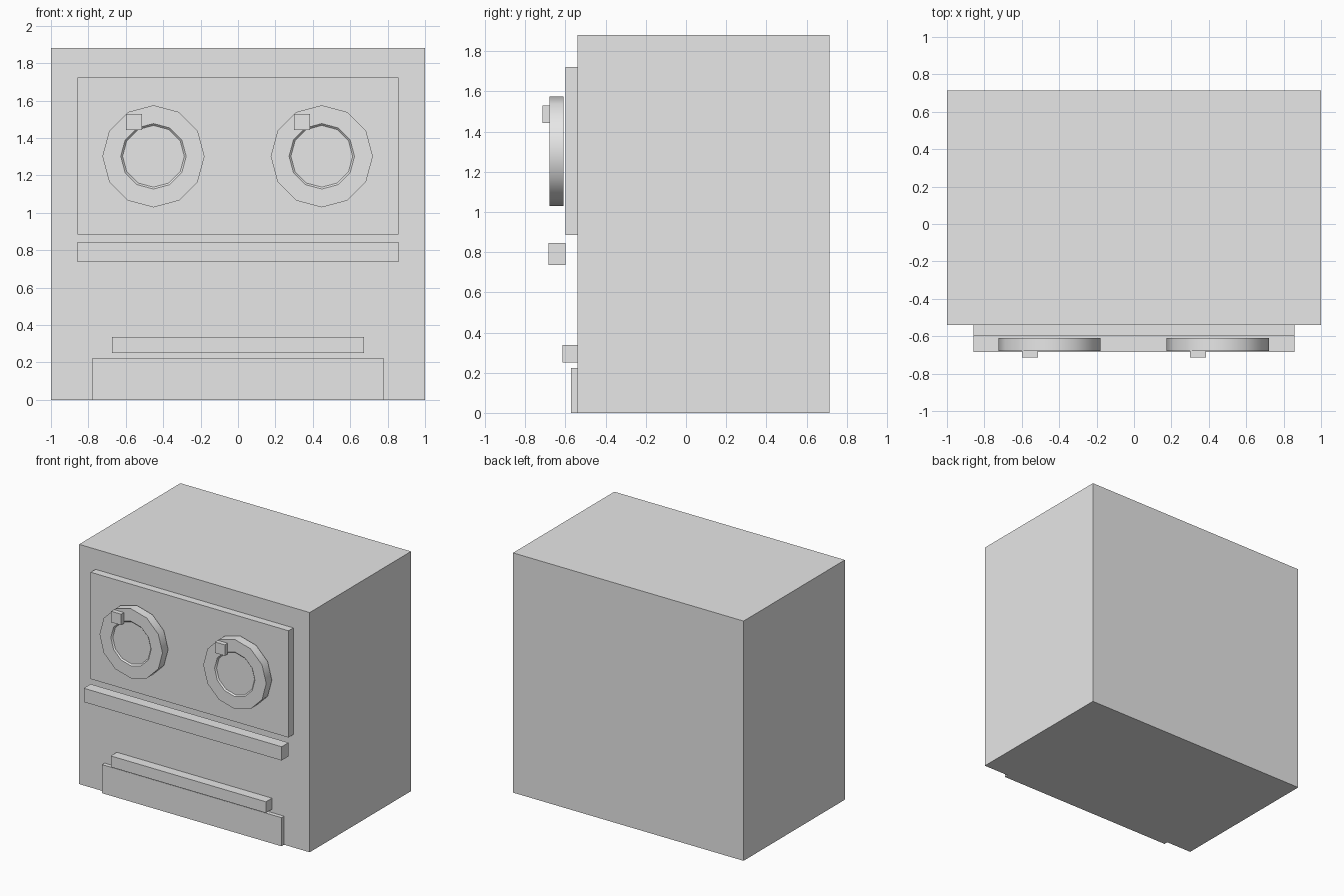
import bpy, bmesh, math
from mathutils import Matrix, Vector

if "Cube" in bpy.data.objects:
    bpy.data.objects.remove(bpy.data.objects["Cube"], do_unlink=True)

GREY = (0.8, 0.8, 0.8, 1)
grey = bpy.data.materials.new("plain_grey")
grey.use_nodes = True
grey.diffuse_color = GREY
grey.node_tree.nodes["Principled BSDF"].inputs["Base Color"].default_value = GREY


def finish(name, bm):
    mesh = bpy.data.meshes.new(name)
    bm.to_mesh(mesh)
    bm.free()
    mesh.materials.append(grey)
    obj = bpy.data.objects.new(name, mesh)
    bpy.context.collection.objects.link(obj)
    return obj


def box(name, x, y, z):
    """Box from its (min, max) range on each axis."""
    bm = bmesh.new()
    size = [b - a for a, b in (x, y, z)]
    centre = Vector([(a + b) / 2 for a, b in (x, y, z)])
    bmesh.ops.create_cube(bm, size=1, matrix=Matrix.Translation(centre) @ Matrix.Diagonal((*size, 1)))
    return finish(name, bm)


def dial(name, x, z):
    """Twelve-sided disc facing the front, with a shallow recessed centre."""
    bm = bmesh.new()
    place = Matrix.Translation((x, -0.645, z)) @ Matrix.Rotation(math.pi / 2, 4, 'X')
    bmesh.ops.create_cone(bm, cap_ends=True, segments=12, radius1=0.273, radius2=0.273,
                          depth=0.07, matrix=place)
    front = min(bm.faces, key=lambda f: f.calc_center_median().y)
    for radius, depth in ((0.175, 0), (0.165, 0.01)):
        front = bmesh.ops.extrude_discrete_faces(bm, faces=[front])["faces"][0]
        centre = front.calc_center_median()
        for v in front.verts:
            v.co = centre + (v.co - centre).normalized() * radius + Vector((0, depth, 0))
    obj = finish(name, bm)
    bpy.ops.object.select_all(action='DESELECT')
    obj.select_set(True)
    bpy.context.view_layer.objects.active = obj
    bpy.ops.object.shade_smooth_by_angle(angle=math.radians(35))


# Cabinet and front trim
FRONT = -0.54
box("cabinet", (-1, 1), (FRONT, 0.715), (0, 1.88))
box("upper_panel", (-0.858, 0.858), (-0.6, FRONT), (0.885, 1.722))
box("long_bar", (-0.858, 0.858), (-0.685, -0.6), (0.737, 0.845))
box("short_bar", (-0.673, 0.673), (-0.615, FRONT), (0.25, 0.337))
box("kick_plate", (-0.778, 0.778), (-0.572, FRONT), (0, 0.224))

# Dials with their square pegs
for side, x in (("right", -0.452), ("left", 0.448)):
    dial(side + "_dial", x, 1.302)
    box(side + "_peg", (x - 0.148, x - 0.062), (-0.715, -0.68), (1.443, 1.529))
